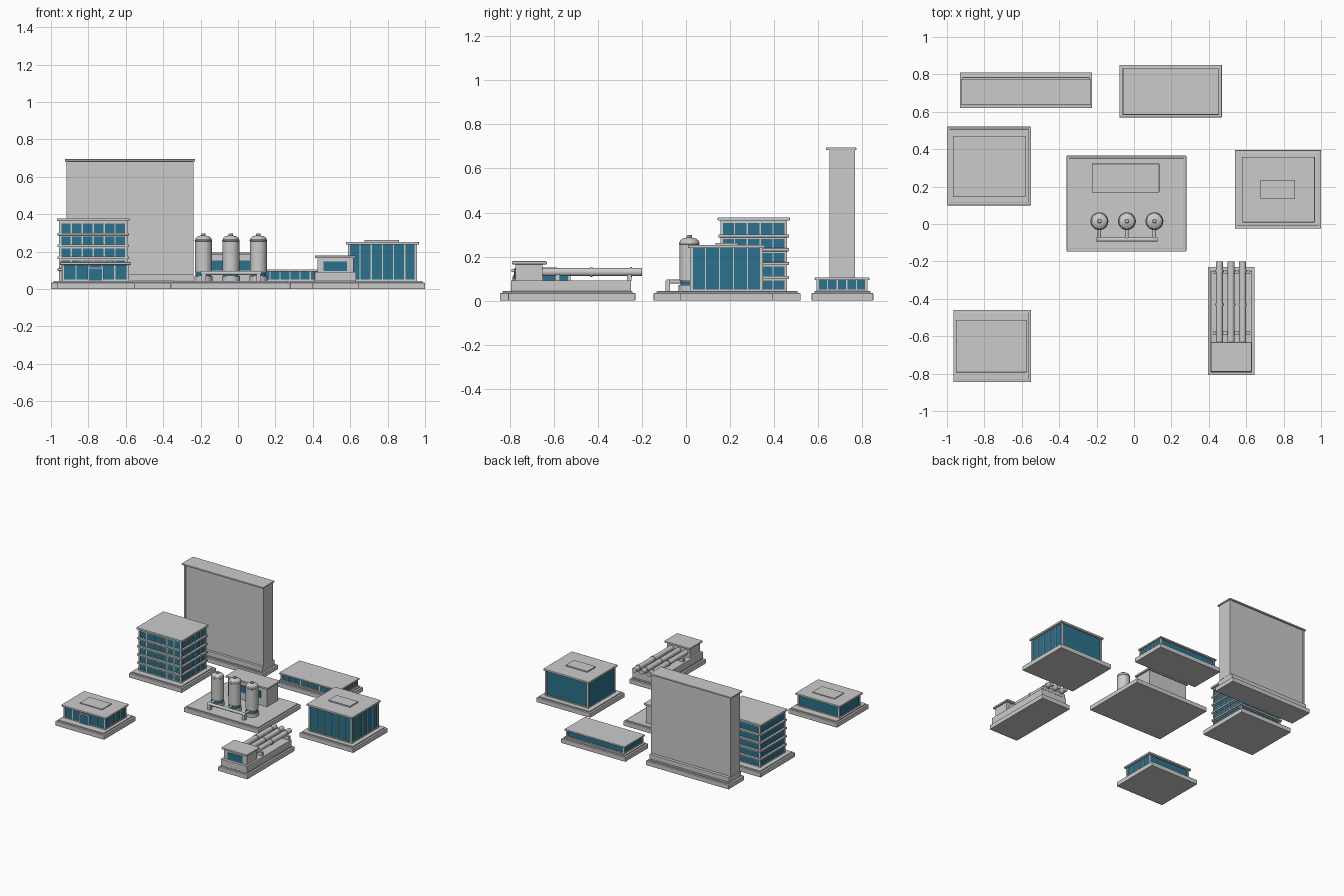
import bpy, math

glass_mat = bpy.data.materials.new("blue_glass")
glass_mat.diffuse_color = (0.025, 0.17, 0.27, 1)


def box(name, x0, x1, y0, y1, z0, z1, bevel=0.0, mat=None):
    bpy.ops.mesh.primitive_cube_add(size=1, location=((x0 + x1) / 2, (y0 + y1) / 2, (z0 + z1) / 2))
    o = bpy.context.object
    o.name = name
    o.scale = (x1 - x0, y1 - y0, z1 - z0)
    bpy.ops.object.transform_apply(location=False, rotation=False, scale=True)
    if bevel:
        m = o.modifiers.new("edge", 'BEVEL')
        m.width, m.segments = bevel, 2
    if mat:
        o.data.materials.append(mat)
    return o


def tube(name, p, r, length, axis='Z', mat=None):
    rot = {'Z': (0, 0, 0), 'X': (0, math.pi / 2, 0), 'Y': (math.pi / 2, 0, 0)}[axis]
    bpy.ops.mesh.primitive_cylinder_add(vertices=32, radius=r, depth=length, location=p, rotation=rot)
    o = bpy.context.object
    o.name = name
    bpy.ops.object.shade_smooth_by_angle()
    if mat:
        o.data.materials.append(mat)
    return o


def lathe(name, profile, cx, cy, n=32):
    verts = [(cx + r * math.cos(2 * math.pi * i / n), cy + r * math.sin(2 * math.pi * i / n), z)
             for r, z in profile for i in range(n)]
    k = len(profile)
    faces = [(j * n + i, j * n + (i + 1) % n, (j + 1) * n + (i + 1) % n, (j + 1) * n + i)
             for j in range(k - 1) for i in range(n)]
    faces += [tuple(reversed(range(n))), tuple(range((k - 1) * n, k * n))]
    me = bpy.data.meshes.new(name)
    me.from_pydata(verts, [], faces)
    o = bpy.data.objects.new(name, me)
    bpy.context.collection.objects.link(o)
    bpy.ops.object.select_all(action='DESELECT')
    o.select_set(True)
    bpy.context.view_layer.objects.active = o
    bpy.ops.object.shade_smooth_by_angle()


def site(name, x0, x1, y0, y1):
    # foundation slab with a thin inset step
    box(name + "_foundation", x0, x1, y0, y1, 0, 0.034, 0.003)
    d = 0.013
    box(name + "_step", x0 + d, x1 - d, y0 + d, y1 - d, 0.034, 0.043, 0.002)


def glazed(name, x0, x1, y0, y1, top, bays_x, bays_y, roof, eave=0.014):
    # glass volume, sill, corner posts, mullions and roof slab
    box(name + "_glass", x0, x1, y0, y1, 0.043, roof, mat=glass_mat)
    e = 0.004
    box(name + "_sill", x0 - e, x1 + e, y0 - e, y1 + e, 0.043, 0.051)
    for x in (x0, x1):
        for y in (y0, y1):
            box(name + "_corner_post", x - 0.006, x + 0.006, y - 0.006, y + 0.006, 0.043, roof)
    for i in range(1, bays_x):
        x = x0 + (x1 - x0) * i / bays_x
        box(name + "_front_mullion", x - 0.003, x + 0.003, y0 - 0.004, y0 + 0.004, 0.043, roof)
    for i in range(1, bays_y):
        y = y0 + (y1 - y0) * i / bays_y
        box(name + "_side_mullion", x1 - 0.004, x1 + 0.004, y - 0.003, y + 0.003, 0.043, roof)
    box(name + "_roof", x0 - eave, x1 + eave, y0 - eave, y1 + eave, roof, top, 0.003)


# tall blank slab at the back left
site("slab", -0.93, -0.225, 0.62, 0.81)
box("slab_plinth", -0.918, -0.237, 0.637, 0.785, 0.043, 0.078, 0.002)
box("slab_wall", -0.91, -0.243, 0.657, 0.762, 0.078, 0.685)
for x in (-0.91, -0.243):
    box("slab_edge_pier", x - 0.006, x + 0.006, 0.651, 0.766, 0.078, 0.685)
box("slab_cap", -0.926, -0.23, 0.635, 0.773, 0.683, 0.695, 0.003)

# long low pavilion at the back
site("pavilion", -0.078, 0.47, 0.57, 0.85)
glazed("pavilion", -0.045, 0.44, 0.598, 0.818, 0.105, 9, 5, 0.093)

# office block with floor ledges
site("office", -1.0, -0.55, 0.1, 0.52)
glazed("office", -0.95, -0.598, 0.162, 0.453, 0.378, 6, 5, 0.363, 0.018)
for z in (0.105, 0.168, 0.231, 0.294):
    box("office_ledge", -0.965, -0.583, 0.147, 0.468, z - 0.007, z + 0.007, 0.003)
    box("office_spandrel", -0.955, -0.593, 0.157, 0.458, z - 0.014, z - 0.006)
box("office_top_band", -0.955, -0.593, 0.157, 0.458, 0.352, 0.364)

# small pavilion at the front left
site("lobby", -0.965, -0.55, -0.845, -0.46)
glazed("lobby", -0.935, -0.59, -0.775, -0.53, 0.144, 5, 4, 0.13, 0.018)
box("lobby_roof_unit", -0.857, -0.668, -0.70, -0.585, 0.143, 0.15)
box("lobby_door_frame", -0.805, -0.72, -0.785, -0.774, 0.043, 0.117)
box("lobby_door", -0.797, -0.728, -0.787, -0.776, 0.045, 0.109, mat=glass_mat)

# glass hall on the right
site("hall", 0.54, 1.0, -0.025, 0.395)
glazed("hall", 0.593, 0.951, 0.025, 0.343, 0.253, 6, 5, 0.238, 0.016)
box("hall_roof_unit", 0.677, 0.86, 0.135, 0.235, 0.252, 0.262)

# plant: base and control house
site("plant", -0.36, 0.28, -0.147, 0.365)
box("plant_house", -0.212, 0.122, 0.18, 0.313, 0.043, 0.183)
box("plant_house_roof", -0.225, 0.135, 0.168, 0.323, 0.181, 0.195, 0.003)
box("plant_window", -0.16, 0.07, 0.175, 0.19, 0.10, 0.152, mat=glass_mat)

# plant: domed tanks on skirts with outlet pipes
profile = [(0.041, 0.088), (0.045, 0.094), (0.045, 0.255), (0.047, 0.257), (0.047, 0.263),
           (0.044, 0.265), (0.041, 0.274), (0.032, 0.281), (0.018, 0.285), (0.012, 0.286),
           (0.012, 0.294), (0.008, 0.298)]
for x in (-0.185, -0.038, 0.109):
    lathe("tank", profile, x, 0.015)
    tube("tank_band", (x, 0.015, 0.078), 0.041, 0.024, mat=glass_mat)
    tube("tank_pad", (x, 0.015, 0.056), 0.048, 0.028)
    tube("tank_outlet", (x, -0.045, 0.086), 0.009, 0.08, 'Y')
tube("header_pipe", (-0.037, -0.083, 0.086), 0.011, 0.325, 'X')
for x in (-0.183, 0.11):
    box("header_leg", x - 0.011, x + 0.011, -0.094, -0.072, 0.043, 0.082)

# pump station with three long pipes
site("pump", 0.395, 0.645, -0.807, -0.23)
box("pump_bed", 0.41, 0.632, -0.795, -0.25, 0.043, 0.092, 0.002)
box("pump_house", 0.424, 0.618, -0.775, -0.652, 0.09, 0.168)
box("pump_house_roof", 0.411, 0.629, -0.79, -0.632, 0.165, 0.179, 0.003)
box("pump_window", 0.457, 0.583, -0.779, -0.77, 0.098, 0.148, mat=glass_mat)
for y in (-0.583, -0.258):
    box("pipe_saddle", 0.425, 0.62, y - 0.01, y + 0.01, 0.09, 0.118)
for x in (0.457, 0.519, 0.581):
    tube("long_pipe", (x, -0.43, 0.13), 0.019, 0.46, 'Y')
    for y in (-0.43, -0.25):
        tube("pipe_collar", (x, y, 0.13), 0.023, 0.009, 'Y')
